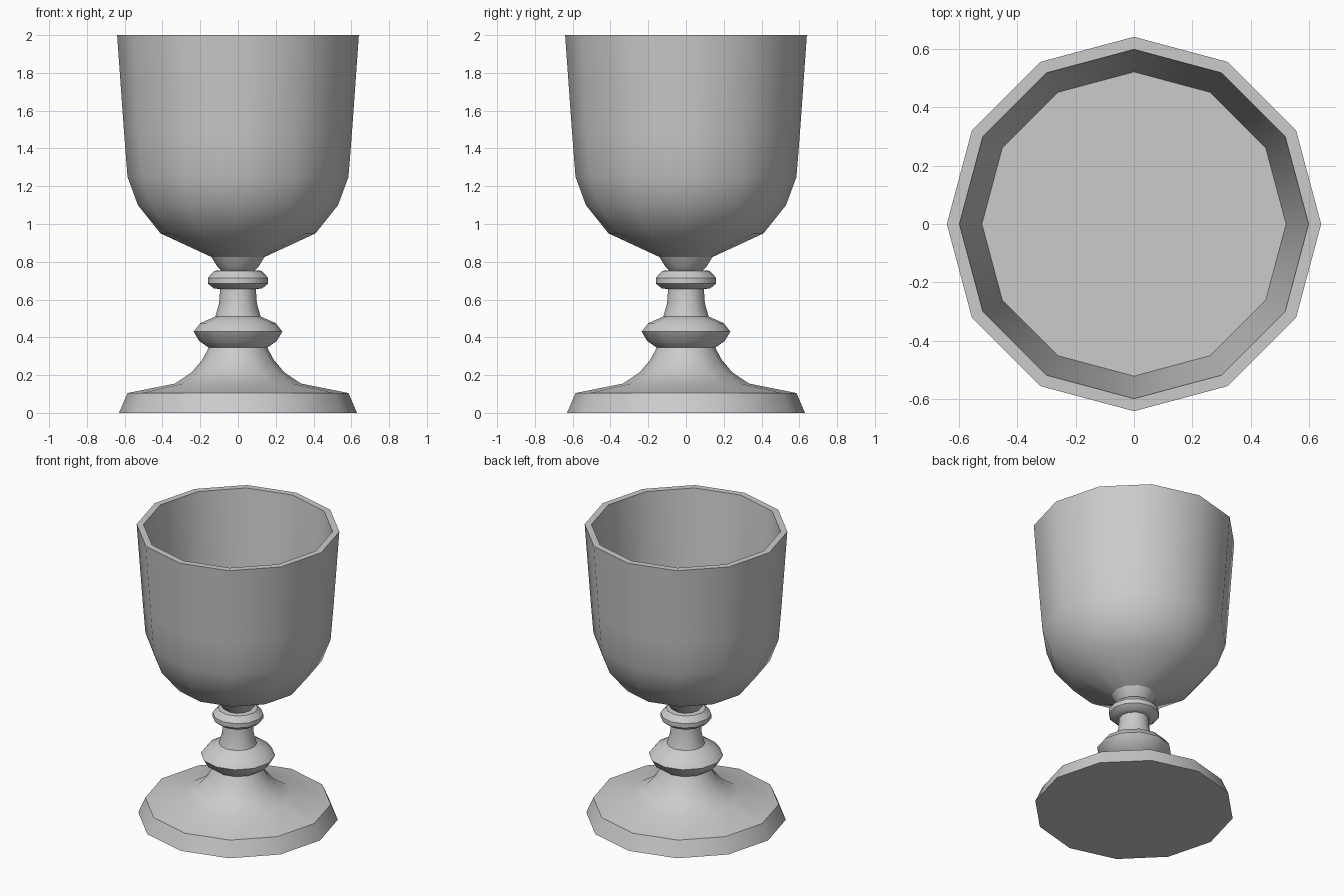
import bpy, bmesh, math

if "Cube" in bpy.data.objects:
    bpy.data.objects.remove(bpy.data.objects["Cube"])

SIDES = 12


def lathe(name, profile, cap_start=False, cap_end=False):
    """Revolve (radius, z) points around the z axis with flat polygon caps."""
    bm = bmesh.new()
    rings = []
    for r, z in profile:
        rings.append([bm.verts.new((r * math.cos(2 * math.pi * i / SIDES),
                                    r * math.sin(2 * math.pi * i / SIDES), z))
                      for i in range(SIDES)])
    for a, b in zip(rings, rings[1:]):
        for i in range(SIDES):
            j = (i + 1) % SIDES
            bm.faces.new((a[i], a[j], b[j], b[i]))
    if cap_start:
        bm.faces.new(rings[0][::-1])
    if cap_end:
        bm.faces.new(rings[-1])
    mesh = bpy.data.meshes.new(name)
    bm.to_mesh(mesh)
    bm.free()
    obj = bpy.data.objects.new(name, mesh)
    bpy.context.collection.objects.link(obj)
    bpy.ops.object.select_all(action='DESELECT')
    obj.select_set(True)
    bpy.context.view_layer.objects.active = obj
    bpy.ops.object.shade_smooth_by_angle(angle=math.radians(35))
    return obj


# Wide flared foot with flat underside
lathe("foot", [(0.63, 0), (0.585, 0.105), (0.335, 0.155), (0.245, 0.215),
               (0.19, 0.28), (0.155, 0.345)], cap_start=True)

# Large knob on the stem
lathe("stem_knob", [(0.155, 0.345), (0.205, 0.38), (0.235, 0.43),
                    (0.20, 0.475), (0.12, 0.51)])

# Waisted stem
lathe("stem", [(0.12, 0.51), (0.10, 0.58), (0.095, 0.655)])

# Small ring below the bowl
lathe("stem_ring", [(0.095, 0.655), (0.13, 0.66), (0.16, 0.685),
                    (0.16, 0.715), (0.125, 0.752), (0.09, 0.755)])

# Short neck spreading into the bowl
lathe("neck", [(0.09, 0.755), (0.11, 0.775), (0.14, 0.825)])

# Bowl: outer wall, rim, inner wall and flat floor
lathe("bowl", [(0.14, 0.825), (0.41, 0.95), (0.53, 1.10), (0.585, 1.25),
               (0.603, 1.48), (0.64, 2.0), (0.597, 2.0), (0.52, 1.2)],
      cap_end=True)
